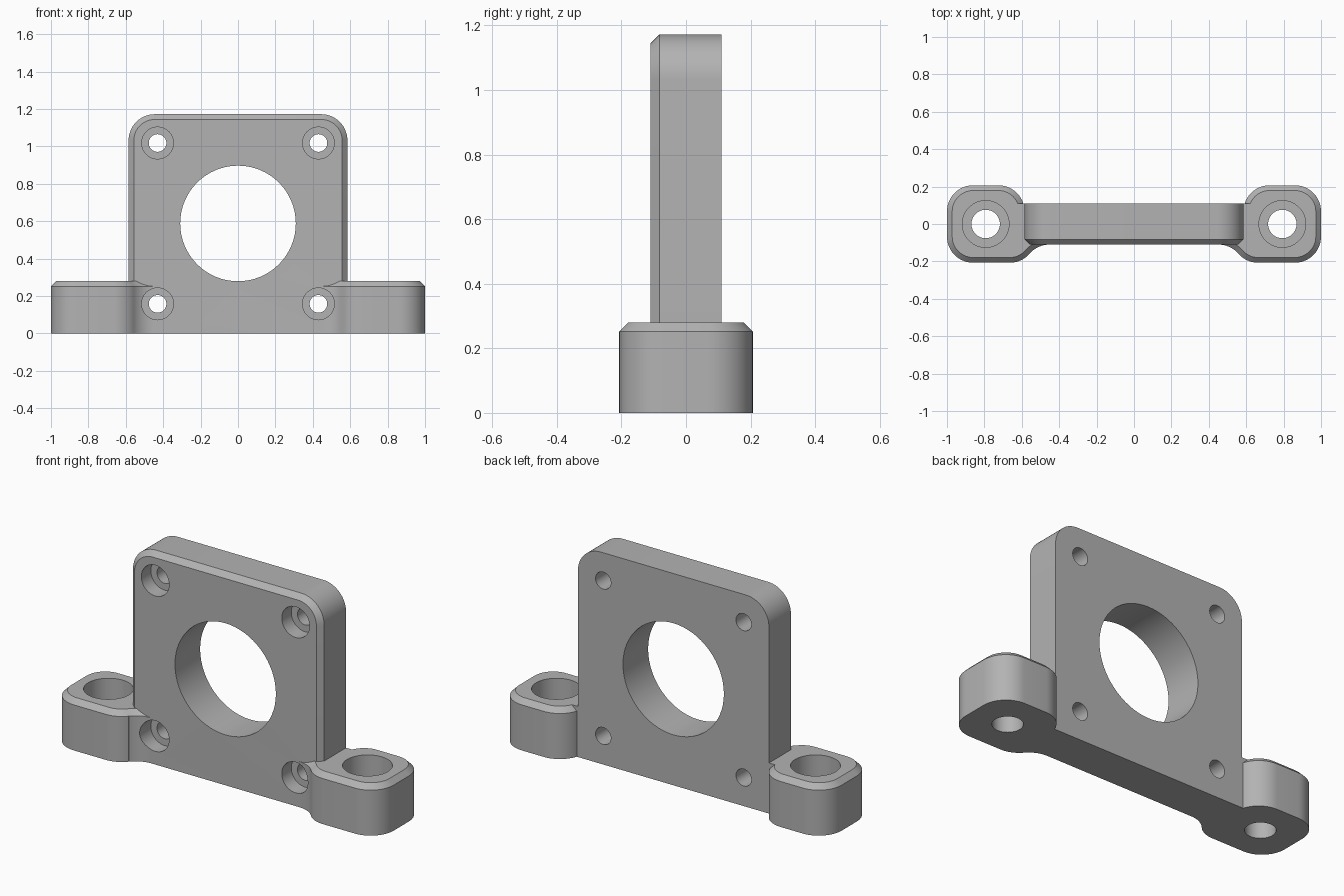
import bpy, bmesh
from math import cos, sin, radians, atan2, degrees
from mathutils import Matrix

cube = bpy.data.objects.get("Cube")
if cube:
    bpy.data.objects.remove(cube, do_unlink=True)

W, H, D = 0.585, 1.172, 0.11      # plate half width, height, half depth
FOOT_H, FOOT_Y = 0.28, 0.207      # foot height, half depth
R, C = 0.14, 0.028                # corner radius, chamfer

grey = bpy.data.materials.new("plain grey")
grey.use_nodes = True
colour = (0.45, 0.45, 0.45, 1)
grey.diffuse_color = colour
grey.node_tree.nodes["Principled BSDF"].inputs["Base Color"].default_value = colour


def arc(cx, cy, r, a0, a1, n=14):
    angles = [radians(a0 + (a1 - a0) * i / n) for i in range(n + 1)]
    return [(cx + r * cos(a), cy + r * sin(a)) for a in angles]


def finish(name, bm):
    bmesh.ops.recalc_face_normals(bm, faces=bm.faces)
    mesh = bpy.data.meshes.new(name)
    bm.to_mesh(mesh)
    bm.free()
    mesh.materials.append(grey)
    obj = bpy.data.objects.new(name, mesh)
    bpy.context.collection.objects.link(obj)
    return obj


def loft(name, rings):
    """Closed solid through equally long rings of 3D points."""
    bm = bmesh.new()
    loops = [[bm.verts.new(p) for p in ring] for ring in rings]
    n = len(loops[0])
    for a, b in zip(loops, loops[1:]):
        for i in range(n):
            j = (i + 1) % n
            bm.faces.new((a[i], a[j], b[j], b[i]))
    bm.faces.new(loops[0])
    bm.faces.new(loops[-1])
    return finish(name, bm)


def cylinder(name, r, start, end, axis):
    """Cutter along y or z, given as (x, y, z) end points."""
    bm = bmesh.new()
    length = sum(abs(e - s) for s, e in zip(start, end))
    mid = [(s + e) / 2 for s, e in zip(start, end)]
    turn = Matrix.Rotation(radians(90), 4, 'X') if axis == 'y' else Matrix()
    bmesh.ops.create_cone(bm, cap_ends=True, segments=64, radius1=r, radius2=r,
                          depth=length, matrix=Matrix.Translation(mid) @ turn)
    return finish(name, bm)


def combine(target, tool, operation):
    mod = target.modifiers.new(operation, 'BOOLEAN')
    mod.operation = operation
    mod.solver = 'EXACT'
    mod.object = tool
    bpy.context.view_layer.objects.active = target
    bpy.ops.object.modifier_apply(modifier=mod.name)
    bpy.data.objects.remove(tool, do_unlink=True)


# Upright plate: rounded top corners, chamfered front rim
def plate_outline(i):
    x, z = W - R, H - R
    return ([(-W + i, 0), (W - i, 0)] + arc(x, z, R - i, 0, 90)
            + arc(-x, z, R - i, 90, 180))


bracket = loft("bracket", [[(x, y, z) for x, z in plate_outline(i)]
                           for y, i in ((D, 0), (C - D, 0), (-D, C))])


# Feet: rounded blocks blending into the plate front by an S curve
def foot_outline(i):
    y = FOOT_Y - R
    ax, ay = 0.452, -D - R        # centre of the hollow blend
    bx = 0.664                    # centre of the inner front corner
    a = degrees(atan2(-y - ay, bx - ax))
    return (arc(ax, ay, R + i, 90, a) + arc(bx, -y, R - i, 180 + a, 270)
            + arc(1 - R, -y, R - i, 270, 360) + arc(1 - R, y, R - i, 0, 90)
            + arc(W + R, y, R - i, 90, 180) + [(ax, y)])


for side in (1, -1):
    foot = loft("foot", [[(side * x, y, z) for x, y in foot_outline(i)]
                         for z, i in ((0, 0), (FOOT_H - C, 0), (FOOT_H, C))])
    combine(bracket, foot, 'UNION')
    # short neck joining foot and plate side
    neck = loft("neck", [[(side * x, y, z) for x, y in
                          ((0.5, -0.05), (0.66, -0.05), (0.66, D), (0.5, D))]
                         for z in (0, FOOT_H)])
    combine(bracket, neck, 'UNION')

# Large central opening
MID_Z = 0.588
combine(bracket, cylinder("opening", 0.309, (0, -1, MID_Z), (0, 1, MID_Z), 'y'),
        'DIFFERENCE')

for side in (1, -1):
    # Counterbored plate holes
    x = side * 0.43
    for z in (MID_Z - 0.43, MID_Z + 0.43):
        combine(bracket, cylinder("hole", 0.047, (x, -1, z), (x, 1, z), 'y'),
                'DIFFERENCE')
        combine(bracket, cylinder("recess", 0.085, (x, -0.3, z), (x, 0.083 - D, z), 'y'),
                'DIFFERENCE')
    # Counterbored foot holes
    x = side * 0.793
    combine(bracket, cylinder("hole", 0.076, (x, 0, -1), (x, 0, 1), 'z'),
            'DIFFERENCE')
    combine(bracket, cylinder("recess", 0.125, (x, 0, FOOT_H / 2), (x, 0, 1), 'z'),
            'DIFFERENCE')

bpy.ops.object.select_all(action='DESELECT')
bracket.select_set(True)
bpy.context.view_layer.objects.active = bracket
bpy.ops.object.shade_smooth_by_angle(angle=radians(30))
